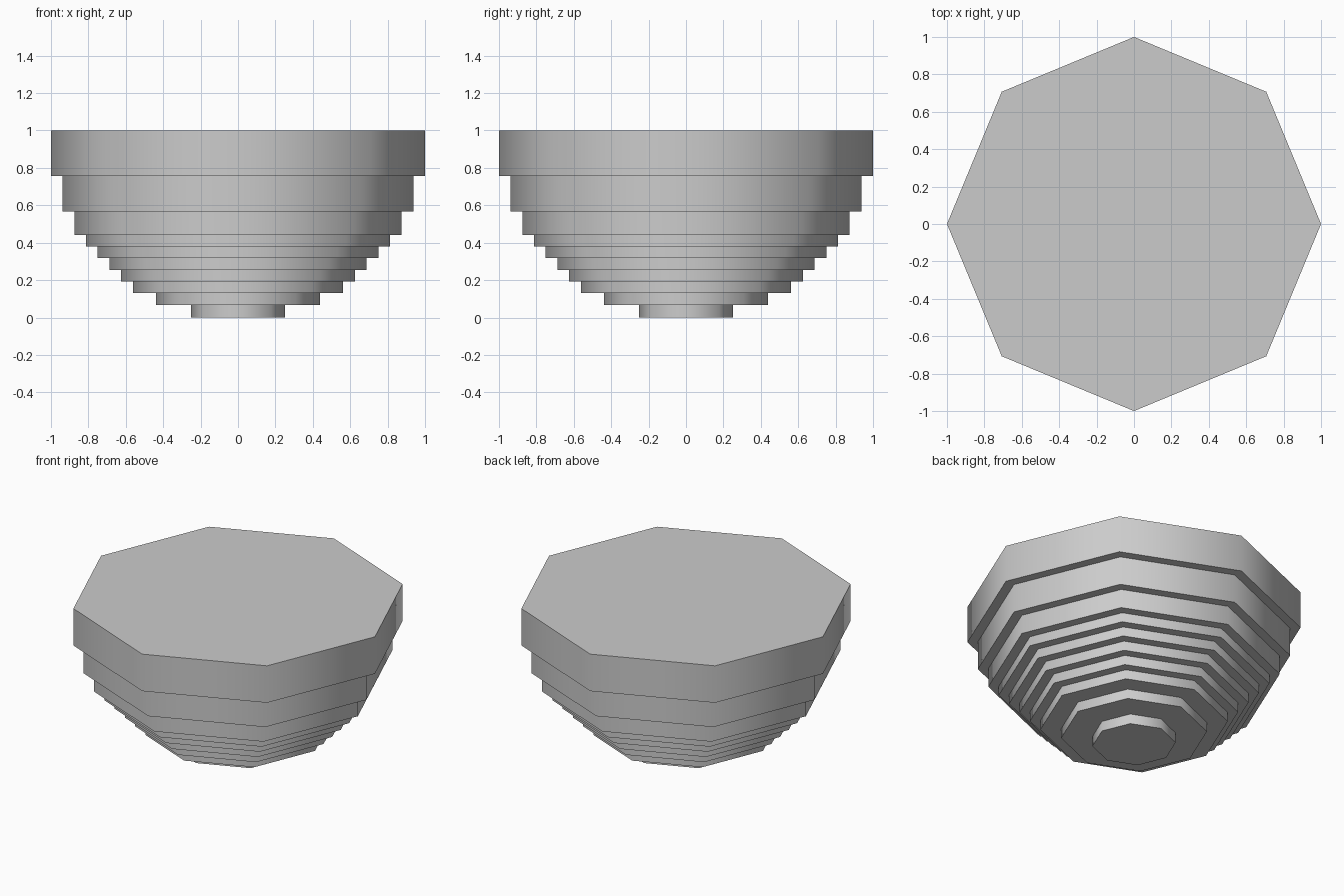
import bpy, bmesh
from math import cos, sin, pi, radians

if "Cube" in bpy.data.objects:
    bpy.data.objects.remove(bpy.data.objects["Cube"])

SIDES = 8
# Stepped tiers from the bottom up: (radius, top height)
TIERS = [(0.25, 0.066), (0.4375, 0.13), (0.5625, 0.192), (0.625, 0.255),
         (0.6875, 0.318), (0.75, 0.38), (0.8125, 0.442), (0.875, 0.567),
         (0.9375, 0.756), (1.0, 1.0)]

bm = bmesh.new()


def ring(r, z):
    return [bm.verts.new((r * cos(2 * pi * i / SIDES), r * sin(2 * pi * i / SIDES), z))
            for i in range(SIDES)]


# Stepped profile: a lower and an upper ring for every tier
rings, z = [], 0.0
for r, top in TIERS:
    rings += [ring(r, z), ring(r, top)]
    z = top

# Walls and ledges between rings, then flat caps
for a, b in zip(rings, rings[1:]):
    for i in range(SIDES):
        j = (i + 1) % SIDES
        bm.faces.new((a[i], a[j], b[j], b[i]))
bm.faces.new(rings[0][::-1])
bm.faces.new(rings[-1])

# Smooth around the octagon, sharp at every step
bm.normal_update()
for f in bm.faces:
    f.smooth = True
for e in bm.edges:
    e.smooth = e.calc_face_angle(0) < radians(60)

mesh = bpy.data.meshes.new("stepped_bowl")
bm.to_mesh(mesh)
bm.free()
bpy.context.collection.objects.link(bpy.data.objects.new("stepped_bowl", mesh))
